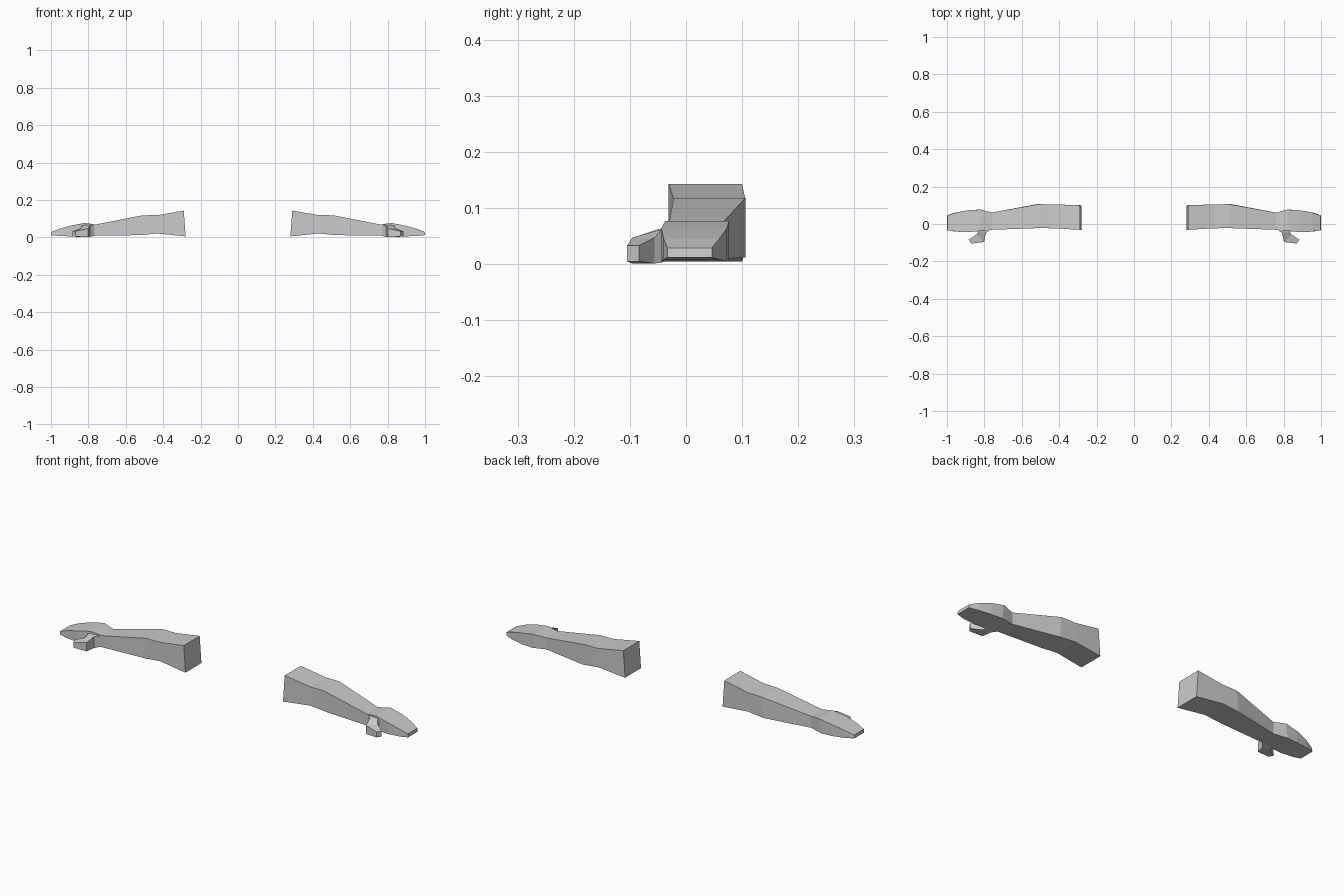
import bpy, bmesh

if "Cube" in bpy.data.objects:
    bpy.data.objects.remove(bpy.data.objects["Cube"])

grey = bpy.data.materials.new("light grey")
grey.diffuse_color = (0.6, 0.6, 0.6, 1)
grey.use_nodes = True
grey.node_tree.nodes["Principled BSDF"].inputs["Base Color"].default_value = grey.diffuse_color


def loft(name, rings, side):
    """Skin a row of four-cornered rings and cap both ends."""
    bm = bmesh.new()
    loops = [[bm.verts.new((x * side, y, z)) for x, y, z in r] for r in rings]
    for a, b in zip(loops, loops[1:]):
        for i in range(4):
            j = (i + 1) % 4
            bm.faces.new((a[i], a[j], b[j], b[i]))
    bm.faces.new(loops[0])
    bm.faces.new(loops[-1])
    bmesh.ops.recalc_face_normals(bm, faces=bm.faces)
    mesh = bpy.data.meshes.new(name)
    bm.to_mesh(mesh)
    bm.free()
    mesh.materials.append(grey)
    ob = bpy.data.objects.new(name, mesh)
    bpy.context.collection.objects.link(ob)


# forearm and hand: x at bottom, x at top, y front, y back, z bottom, z top
ARM = [
    (0.28, 0.29, -0.031, 0.100, 0.005, 0.143),
    (0.43, 0.43, -0.023, 0.105, 0.021, 0.119),
    (0.52, 0.51, -0.022, 0.106, 0.012, 0.118),
    (0.76, 0.76, -0.031, 0.061, 0.009, 0.069),
    (0.83, 0.82, -0.037, 0.077, 0.005, 0.077),
    (0.89, 0.89, -0.044, 0.073, 0.005, 0.064),
    (0.96, 0.955, -0.040, 0.060, 0.008, 0.046),
    (1.00, 0.998, -0.033, 0.046, 0.012, 0.029),
]

# thumb: two plan points (inner, outer), then z bottom and top
THUMB = [
    ((0.762, -0.025), (0.850, -0.025), 0.010, 0.068),
    ((0.792, -0.050), (0.832, -0.043), 0.003, 0.062),
    ((0.802, -0.096), (0.842, -0.056), 0.001, 0.047),
    ((0.870, -0.105), (0.884, -0.084), 0.005, 0.033),
]

for side, label in ((1, "right"), (-1, "left")):
    loft(label + "_forearm_and_hand",
         [[(xb, y0, z0), (xb, y1, z0), (xt, y1, z1), (xt, y0, z1)]
          for xb, xt, y0, y1, z0, z1 in ARM], side)
    loft(label + "_thumb",
         [[(*p, z0), (*q, z0), (*q, z1), (*p, z1)]
          for p, q, z0, z1 in THUMB], side)
